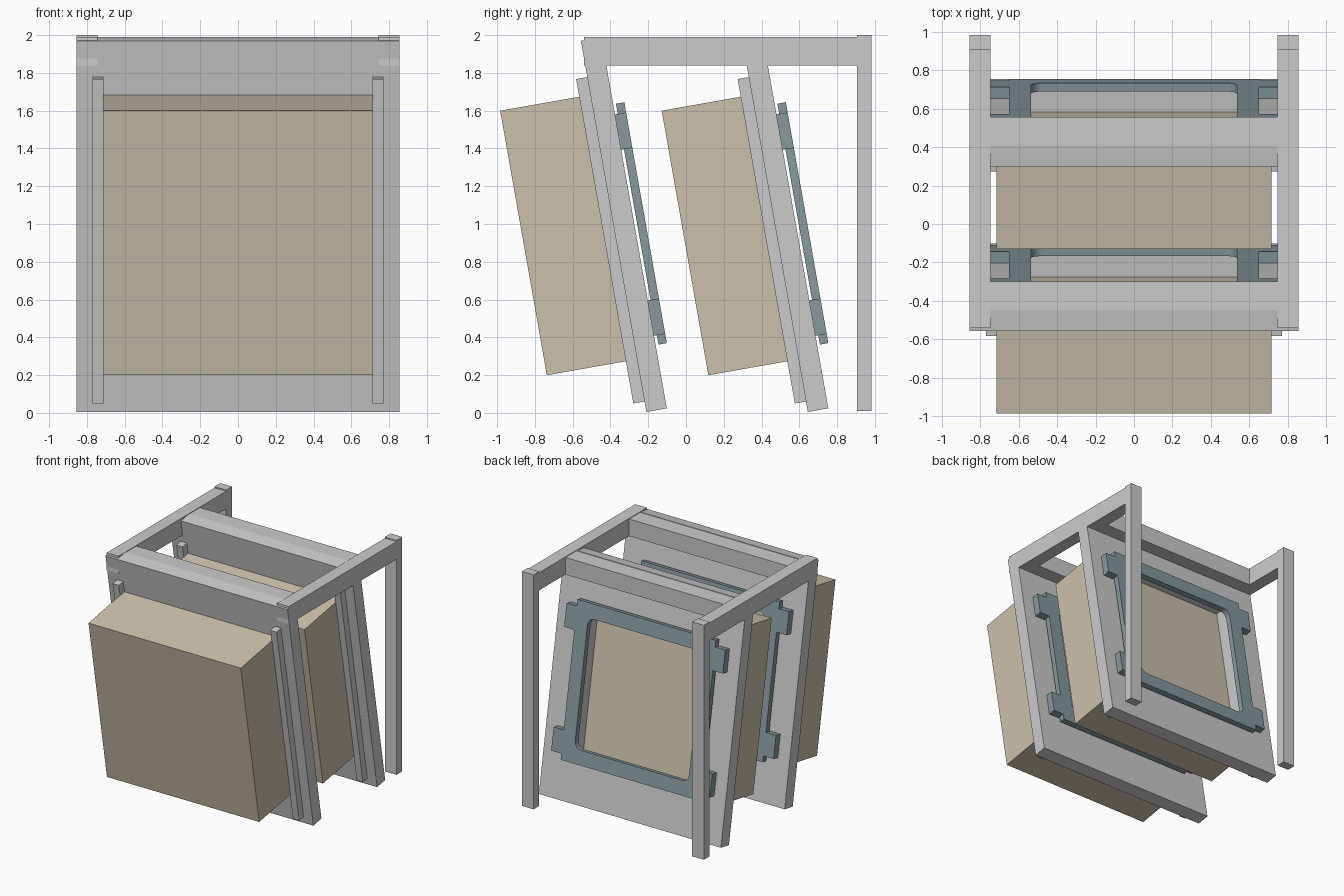
import bpy
import math
from mathutils import Matrix, Vector

if "Cube" in bpy.data.objects:
    bpy.data.objects.remove(bpy.data.objects["Cube"])

TILT = Matrix.Rotation(math.radians(10), 4, 'X')


def material(name, rgb):
    m = bpy.data.materials.new(name)
    m.diffuse_color = (*rgb, 1)
    m.use_nodes = True
    m.node_tree.nodes["Principled BSDF"].inputs["Base Color"].default_value = m.diffuse_color
    return m


TAN = material("tan", (0.60, 0.53, 0.41))
TEAL = material("teal", (0.24, 0.32, 0.34))


def add(name, mesh, matrix, mat=None):
    ob = bpy.data.objects.new(name, mesh)
    bpy.context.collection.objects.link(ob)
    ob.matrix_world = matrix
    if mat:
        mesh.materials.clear()
        mesh.materials.append(mat)
    return ob


def box(name, lo, hi, matrix=Matrix(), mat=None):
    """Axis-aligned box between two corners, then placed by matrix."""
    (a, b, c), (d, e, f) = lo, hi
    v = [(x, y, z) for x in (a, d) for y in (b, e) for z in (c, f)]
    faces = [(0, 1, 3, 2), (4, 6, 7, 5), (0, 4, 5, 1),
             (2, 3, 7, 6), (0, 2, 6, 4), (1, 5, 7, 3)]
    me = bpy.data.meshes.new(name)
    me.from_pydata(v, [], faces)
    return add(name, me, matrix, mat)


def rounded_rect(w, z0, z1, r, n=6):
    """Outline of a rectangle of half width w; r = 0 gives square corners."""
    if r == 0:
        return [(-w, z0), (w, z0), (w, z1), (-w, z1)]
    pts = []
    corners = [(w - r, z1 - r), (r - w, z1 - r), (r - w, z0 + r), (w - r, z0 + r)]
    for i, (cx, cz) in enumerate(corners):
        for k in range(n + 1):
            t = math.pi / 2 * (i + k / n)
            pts.append((cx + r * math.cos(t), cz + r * math.sin(t)))
    return pts


def plate(name, outer, inner, y0, y1, matrix, mat=None):
    """Flat plate with a window, thickness running from y0 to y1."""
    cu = bpy.data.curves.new(name, 'CURVE')
    cu.dimensions = '2D'
    cu.fill_mode = 'BOTH'
    cu.extrude = (y1 - y0) / 2
    for loop in (outer, inner):
        s = cu.splines.new('POLY')
        s.points.add(len(loop) - 1)
        for p, (x, z) in zip(s.points, loop):
            p.co = (x, z, 0, 1)
        s.use_cyclic_u = True
    tmp = bpy.data.objects.new(name + "_outline", cu)
    bpy.context.collection.objects.link(tmp)
    dg = bpy.context.evaluated_depsgraph_get()
    me = bpy.data.meshes.new_from_object(tmp.evaluated_get(dg))
    bpy.data.objects.remove(tmp)
    me.transform(Matrix.Translation((0, (y0 + y1) / 2, 0))
                 @ Matrix.Rotation(math.pi / 2, 4, 'X'))
    for p in me.polygons:
        p.use_smooth = False
    return add(name, me, matrix, mat)


# Two identical leaning panel assemblies
for label, y in (("front", -0.21), ("rear", 0.645)):
    M = Matrix.Translation((0, y, 0.005)) @ TILT
    plate(label + "_panel", rounded_rect(0.855, 0, 1.995, 0),
          rounded_rect(0.56, 0.37, 1.6, 0), 0, 0.11, M)
    box(label + "_cabinet", (-0.715, -0.485, 0.283), (0.715, 0.0, 1.705), M, TAN)
    # Rear clamp frame with four side tabs
    plate(label + "_clamp_frame", rounded_rect(0.65, 0.34, 1.635, 0),
          rounded_rect(0.535, 0.46, 1.515, 0.06), 0.125, 0.17, M, TEAL)
    for side in (-1, 1):
        x0, x1 = sorted((side * 0.65, side * 0.745))
        for s in (0.39, 1.39):
            box(label + "_clamp_tab", (x0, 0.11, s), (x1, 0.17, s + 0.19), M, TEAL)
        # Vertical strips beside the cabinet
        x0, x1 = sorted((side * 0.712, side * 0.77))
        box(label + "_side_strip", (x0, -0.06, 0.056), (x1, 0, 1.80), M)
    # Crossbar behind the panel top
    box(label + "_crossbar", (-0.745, y - 0.24, 1.84), (0.745, y - 0.09, 1.985))

# Side rails and back posts
for side in (-1, 1):
    x0, x1 = sorted((side * 0.745, side * 0.855))
    box("top_rail", (x0, -0.54, 1.84), (x1, 0.91, 1.99))
    box("back_post", (x0, 0.905, 0.01), (x1, 0.982, 2.0))
